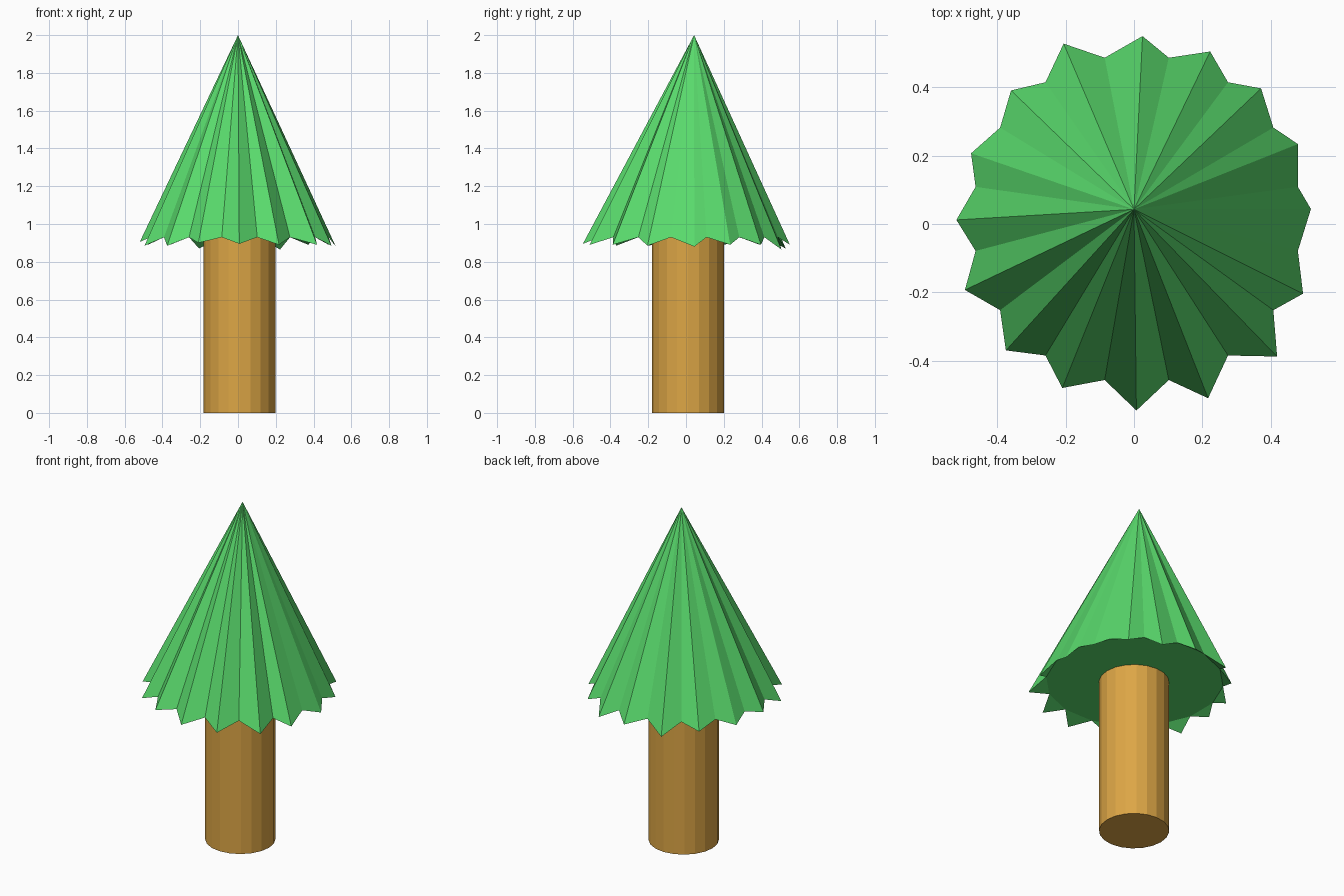
import bpy, bmesh
from math import sin, cos, radians

if "Cube" in bpy.data.objects:
    bpy.data.objects.remove(bpy.data.objects["Cube"])


def material(name, rgb):
    m = bpy.data.materials.new(name)
    m.diffuse_color = (*rgb, 1)
    m.use_nodes = True
    m.node_tree.nodes["Principled BSDF"].inputs["Base Color"].default_value = m.diffuse_color
    return m


def finish(bm, name, mat):
    bmesh.ops.recalc_face_normals(bm, faces=bm.faces)
    me = bpy.data.meshes.new(name)
    bm.to_mesh(me)
    bm.free()
    me.materials.append(mat)
    ob = bpy.data.objects.new(name, me)
    bpy.context.collection.objects.link(ob)
    return ob


CX, CY = 0.008, 0.015

# Trunk: faceted cylinder
bpy.ops.mesh.primitive_cylinder_add(vertices=20, radius=0.19, depth=0.93,
                                    location=(CX, 0.01, 0.465))
trunk = bpy.context.object
trunk.name = "trunk"
trunk.data.materials.append(material("bark", (0.72, 0.38, 0.06)))

# Foliage: pleated cone, regular valleys between uneven drooping tips
tips = [(0.518, 0.044, 0.88), (0.48, 0.234, 0.89), (0.372, 0.397, 0.89), (0.223, 0.505, 0.865),
        (0.025, 0.55, 0.89), (-0.206, 0.528, 0.87), (-0.36, 0.391, 0.89), (-0.477, 0.207, 0.89),
        (-0.52, 0.012, 0.905), (-0.495, -0.193, 0.885), (-0.375, -0.37, 0.885), (-0.21, -0.48, 0.90),
        (0.007, -0.546, 0.895), (0.217, -0.51, 0.89), (0.419, -0.388, 0.89), (0.495, -0.204, 0.885)]
bm = bmesh.new()
apex = bm.verts.new((0, 0.043, 2.0))
outer = [bm.verts.new(t) for t in tips]
inner = []
for i in range(16):
    a = radians(11.25 + 22.5 * i)
    inner.append(bm.verts.new((CX + 0.481 * cos(a), CY + 0.481 * sin(a), 0.93)))
for i in range(16):
    bm.faces.new((inner[i - 1], outer[i], apex))
    bm.faces.new((outer[i], inner[i], apex))
    bm.faces.new((inner[i], outer[i], inner[i - 1]))
bm.faces.new(inner[::-1])
finish(bm, "foliage", material("leaves", (0.1, 0.7, 0.15)))
